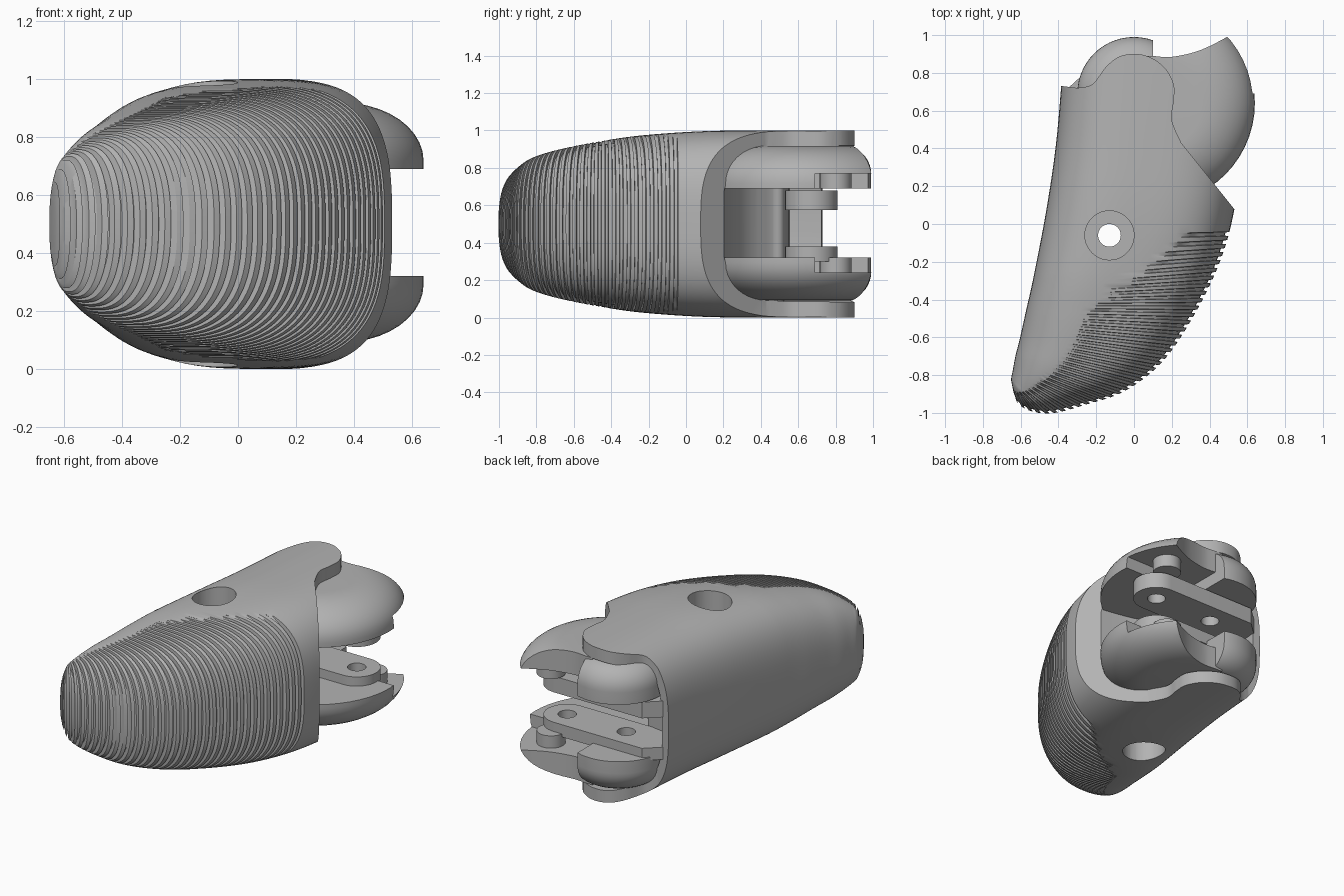
import bpy, bmesh, math
from mathutils import Vector

if "Cube" in bpy.data.objects:
    bpy.data.objects.remove(bpy.data.objects["Cube"])

grey = bpy.data.materials.new("plain_grey")
grey.use_nodes = True
colour = (0.45, 0.45, 0.45, 1)
grey.diffuse_color = colour
grey.node_tree.nodes["Principled BSDF"].inputs["Base Color"].default_value = colour


def make(name, rings):
    """Skin a list of equal vertex rings and cap both ends."""
    bm = bmesh.new()
    loops = [[bm.verts.new(p) for p in r] for r in rings]
    n = len(rings[0])
    for a, b in zip(loops, loops[1:]):
        for i in range(n):
            j = (i + 1) % n
            bm.faces.new((a[i], a[j], b[j], b[i]))
    bm.faces.new(loops[0][::-1])
    bm.faces.new(loops[-1])
    bmesh.ops.recalc_face_normals(bm, faces=bm.faces)
    mesh = bpy.data.meshes.new(name)
    bm.to_mesh(mesh)
    bm.free()
    mesh.materials.append(grey)
    ob = bpy.data.objects.new(name, mesh)
    bpy.context.collection.objects.link(ob)
    return ob


def prism(name, pts, z0, z1):
    return make(name, [[(p[0], p[1], z) for p in pts] for z in (z0, z1)])


def disc(x, y, r, n=40):
    return [(x + r * math.cos(k * math.tau / n), y + r * math.sin(k * math.tau / n)) for k in range(n)]


def boolean(ob, cutter, op="DIFFERENCE"):
    mod = ob.modifiers.new("cut", "BOOLEAN")
    mod.object, mod.operation, mod.solver = cutter, op, "EXACT"
    bpy.context.view_layer.objects.active = ob
    bpy.ops.object.modifier_apply(modifier=mod.name)
    bpy.data.objects.remove(cutter)


def spline(pts, t):
    """Catmull-Rom through tuples of any length."""
    i = min(int(t), len(pts) - 2)
    f = t - i
    p0, p1, p2, p3 = [pts[max(0, min(len(pts) - 1, k))] for k in range(i - 1, i + 3)]
    return [0.5 * (2 * b + (c - a) * f + (2 * a - 5 * b + 4 * c - d) * f * f
                   + (3 * b - a - 3 * c + d) * f ** 3) for a, b, c, d in zip(p0, p1, p2, p3)]


def smooth(pts, steps=5):
    return [spline(pts, k / steps) for k in range((len(pts) - 1) * steps + 1)]


# Body stations: left x, y, pad side x, y, half height
STATIONS = [
    (-.646, -.85, -.638, -.89, .05), (-.648, -.84, -.61, -.955, .15), (-.65, -.83, -.53, -.995, .225),
    (-.65, -.815, -.42, -1.0, .265), (-.641, -.77, -.25, -.955, .315), (-.628, -.7, -.05, -.885, .36),
    (-.603, -.6, .15, -.73, .4), (-.572, -.46, .32, -.48, .44), (-.532, -.28, .455, -.2, .473),
    (-.46, .1, .53, .07, .496), (-.405, .5, .57, .4, .5), (-.36, 1.1, .6, 1.1, .5)]
PAD_END = 8.6


def section(t, groove=0.0, inner=False, n=96):
    lx, ly, rx, ry, h = spline(STATIONS, t)
    left, right = Vector((lx, ly)), Vector((rx, ry))
    axis = (right - left).normalized()
    if inner:
        left, right, h = left + axis * .05, right - axis * .11, h - .08
    mid, half = (left + right) / 2, (right - left).length / 2
    power = 2 / (2.05 + .95 * min(1, t / 8))
    limit = -.25 + .5 * max(0, t - 7)
    ring = []
    for k in range(n):
        a = (k + .5) * math.tau / n
        c, s = math.cos(a), math.sin(a)
        c, s = math.copysign(abs(c) ** power, c), math.copysign(abs(s) ** power, s)
        fade = max(0, min(1, (c - limit) / .15))
        g = 1 - min(.4, groove / half) * fade
        p = mid + axis * half * c * g
        ring.append((p.x, p.y, .5 + h * s * g))
    return ring


# Ribbed pad: alternate raised and sunk rings, evenly spaced along the pad edge
fine = [k / 50 for k in range(int(PAD_END * 50) + 1)]
lengths = [0.0]
for a, b in zip(fine, fine[1:]):
    pa, pb = spline(STATIONS, a), spline(STATIONS, b)
    lengths.append(lengths[-1] + math.hypot(pa[2] - pb[2], pa[3] - pb[3]))


def at_length(d):
    k = next((i for i, v in enumerate(lengths) if v >= d), len(lengths) - 1)
    if k == 0:
        return 0.0
    return fine[k - 1] + (fine[k] - fine[k - 1]) * (d - lengths[k - 1]) / (lengths[k] - lengths[k - 1])


RIBS = 38
rings = []
for k in range(RIBS):
    for part, depth in ((0, 0), (.5, 0), (.56, .02), (.94, .02)):
        rings.append(section(at_length((k + part) / RIBS * lengths[-1]), depth))
rings += [section(PAD_END + (11 - PAD_END) * k / 14) for k in range(15)]
body = make("fingertip_body", rings)

# Rear outline with the two rounded ears
ear = smooth([(-.3, .72), (-.22, .74), (-.15, .83), (-.08, .885), (0, .9), (.08, .885), (.16, .83),
              (.21, .74), (.21, .65), (.2, .55), (.25, .43)])
outline = [(-.9, .73), (-.38, .73)] + ear + [(.53, .08), (.8, -.25), (.8, -1.4), (-.9, -1.4)]
boolean(body, prism("outline_cutter", outline, -.3, 1.3), "INTERSECT")

# Knuckle cavity
cavity = make("cavity_cutter", [section(7 + 4 * k / 24, inner=True) for k in range(25)])
floor = smooth([(.45, .2), (.2, .25), (.05, .33), (-.06, .45), (-.12, .53), (-.45, .56)])
boolean(cavity, prism("floor_cutter", [(.9, .1)] + floor + [(-.6, 1.3), (.9, 1.3)], -.3, 1.3), "INTERSECT")
boolean(body, cavity)

# Cross pin bore with wide counterbores
for r, z0, z1 in ((.06, -.2, 1.2), (.13, -.2, .3), (.13, .7, 1.2)):
    boolean(body, prism("bore_cutter", disc(-.13, -.06, r), z0, z1))


def dome(name, x, y, r, round_r, round_z):
    """Puck with a rounded upper edge."""
    base, top = .69, .918
    prof = [(r, base)] + [(r - round_r * (1 - math.cos(a)), top - round_z * (1 - math.sin(a)))
                          for a in [k * math.pi / 20 for k in range(11)]]
    return make(name, [[(p[0], p[1], z) for p in disc(x, y, q, 56)] for q, z in prof])


def mirrored(ob):
    """Add the matching lower part, mirrored about mid height."""
    low = ob.copy()
    low.data = ob.data.copy()
    low.name = ob.name.replace("upper", "lower")
    for v in low.data.vertices:
        v.co.z = 1.01 - v.co.z
    low.data.flip_normals()
    bpy.context.collection.objects.link(low)
    return low


# Rounded knuckle lobes
knuckle = dome("upper_knuckle", 0, .69, .3, .15, .15)
boolean(knuckle, prism("knuckle_cutter", [(-.5, .2), (.1, .2), (.1, 1.2), (-.5, 1.2)], .5, 1.1), "INTERSECT")

# Swept wings with a concave rear edge and a stepped inner face
wing = dome("upper_wing", .105, .64, .535, .28, .2)
wing_plan = [(.05, .89)] + smooth([(.1, .89), (.2, .885), (.35, .92), (.51, 1.0), (.6, 1.06)]) + \
    [(.9, 1.0), (.9, 0), (.25, 0), (0, .35)]
boolean(wing, prism("wing_cutter", wing_plan, .5, 1.1), "INTERSECT")
boolean(wing, prism("step_cutter", [(.101, .69), (.9, .69), (.9, 1.2), (.101, 1.2)], .5, .77))
boss = prism("upper_boss", disc(.41, .8, .085), .69, .8)
parts = [body]
for ob in (knuckle, wing, boss):
    parts += [ob, mirrored(ob)]

# Link bars with two pin holes, rooted in the back wall
end = [(.385 + .14 * math.cos(a), .67 + .14 * math.sin(a))
       for a in [-math.pi / 2 + k * math.pi / 20 for k in range(21)]]
for name, z0, z1 in (("upper_link", .575, .68), ("lower_link", .3, .38)):
    link = prism(name, [(-.37, .53)] + end + [(-.25, .81), (-.37, .7)], z0, z1)
    for x in (.385, -.04):
        boolean(link, prism("pin_cutter", disc(x, .67, .055, 24), z0 - .1, z1 + .1))
    parts.append(link)

bpy.ops.object.select_all(action="DESELECT")
for ob in parts:
    ob.select_set(True)
bpy.context.view_layer.objects.active = body
bpy.ops.object.shade_smooth_by_angle(angle=math.radians(32))
